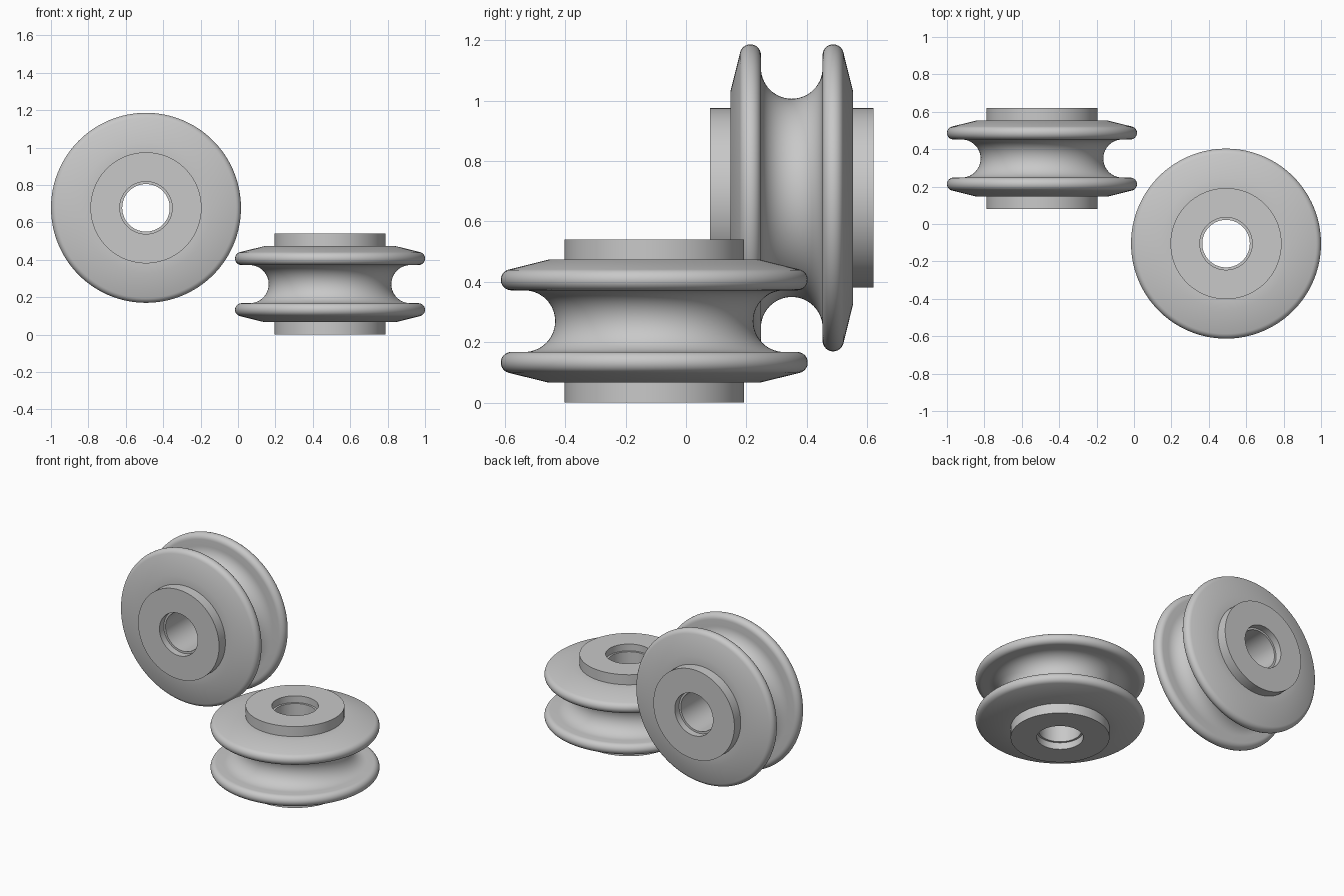
import bpy, bmesh, math
from mathutils import Matrix

cube = bpy.data.objects.get("Cube")
if cube:
    bpy.data.objects.remove(cube, do_unlink=True)

SEGMENTS = 128

grey = bpy.data.materials.new("plain_grey")
grey.use_nodes = True
GREY = (0.58, 0.58, 0.58, 1.0)
grey.diffuse_color = GREY
grey.node_tree.nodes["Principled BSDF"].inputs["Base Color"].default_value = GREY


def arc(cr, ch, radius, start, end, steps):
    """Points (radius, height) along an arc, angles in degrees."""
    angles = [math.radians(start + (end - start) * i / steps) for i in range(steps + 1)]
    return [(cr + radius * math.cos(a), ch + radius * math.sin(a)) for a in angles]


def pulley_profile():
    """Closed (radius, height) section, symmetric about height 0."""
    half = [(0.127, 0.225), (0.14, 0.225), (0.14, 0.27),        # bore and counterbore
            (0.297, 0.27), (0.297, 0.2035), (0.35, 0.2035)]     # hub and flange face
    half += arc(0.473, 0.137, 0.035, 76, -90, 14)               # rounded rim
    half += arc(0.43, 0, 0.102, 90, 180, 14)                    # groove down to the throat
    return half + [(r, -h) for r, h in reversed(half[:-1])]


def make_pulley(name, location, rotation):
    """Revolve the section about the local z axis."""
    bm = bmesh.new()
    verts = [bm.verts.new((r, 0, h)) for r, h in pulley_profile()]
    edges = [bm.edges.new((v, verts[(i + 1) % len(verts)])) for i, v in enumerate(verts)]
    bmesh.ops.spin(bm, geom=verts + edges, cent=(0, 0, 0), axis=(0, 0, 1),
                   angle=math.tau, steps=SEGMENTS)
    bmesh.ops.remove_doubles(bm, verts=bm.verts, dist=1e-5)
    bmesh.ops.recalc_face_normals(bm, faces=bm.faces)
    mesh = bpy.data.meshes.new(name)
    bm.to_mesh(mesh)
    bm.free()
    mesh.materials.append(grey)
    obj = bpy.data.objects.new(name, mesh)
    bpy.context.collection.objects.link(obj)
    obj.matrix_world = Matrix.Translation(location) @ rotation
    bpy.ops.object.select_all(action='DESELECT')
    obj.select_set(True)
    bpy.context.view_layer.objects.active = obj
    bpy.ops.object.shade_smooth_by_angle(angle=math.radians(30))
    return obj


# One pulley standing on edge, one lying flat
make_pulley("upright_pulley", (-0.492, 0.35, 0.678), Matrix.Rotation(math.pi / 2, 4, 'X'))
make_pulley("flat_pulley", (0.492, -0.105, 0.27), Matrix.Identity(4))
